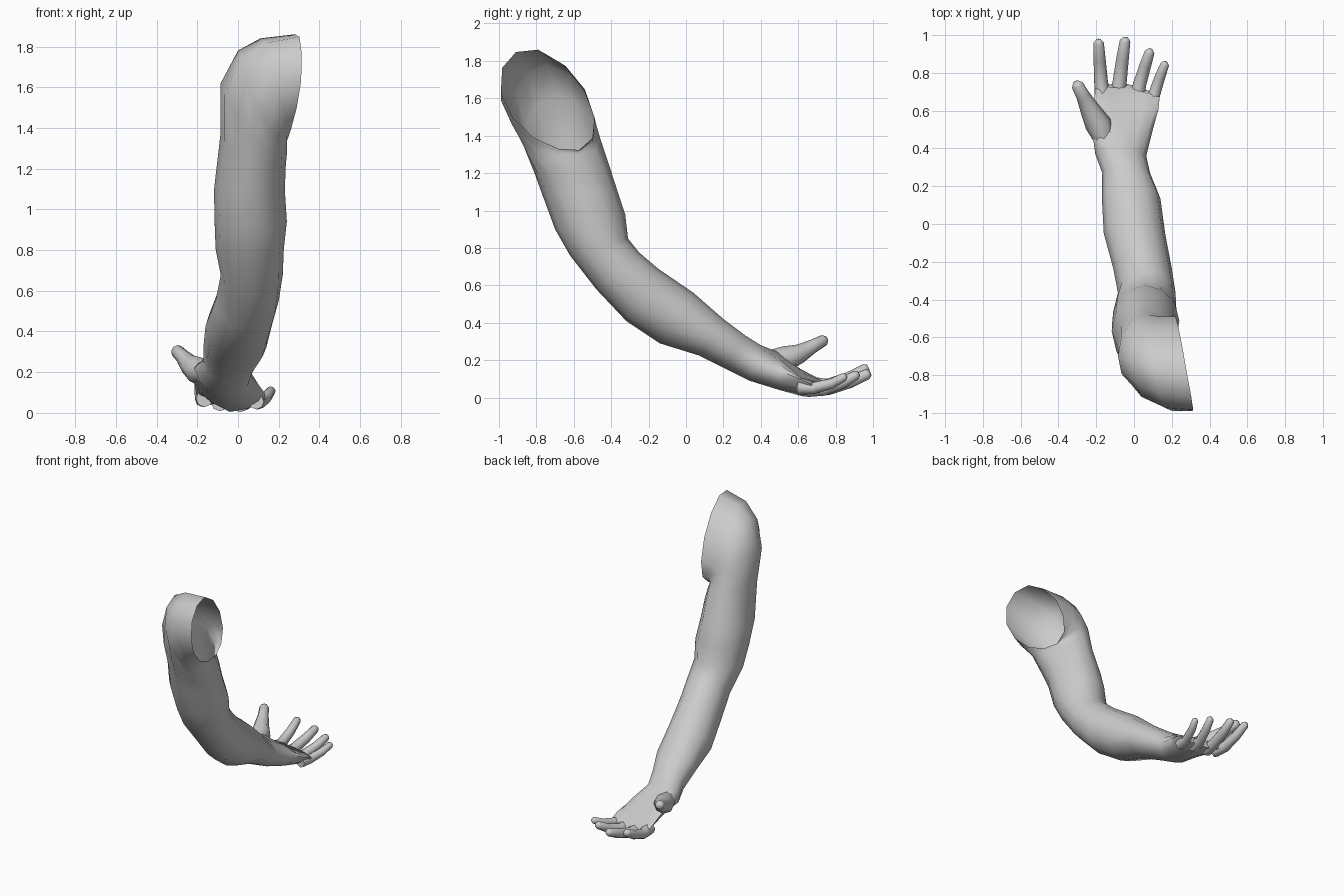
import bpy, bmesh, math
from mathutils import Vector

if "Cube" in bpy.data.objects:
    bpy.data.objects.remove(bpy.data.objects["Cube"])

N = 12  # sides of the arm


def ring_from_points(inner, front, outer, back, n=N):
    """Rounded loop through four points."""
    q = [Vector(p) for p in (inner, front, outer, back)]
    c = sum(q, Vector()) / 4
    pts = []
    for i in range(n):
        k, f = divmod(i * 4 / n, 1)
        a, b = q[int(k) % 4] - c, q[(int(k) + 1) % 4] - c
        t = f * math.pi / 2
        pts.append(c + a * math.cos(t) + b * math.sin(t))
    return pts


def loft(name, rings, cap_start, cap_end):
    bm = bmesh.new()
    loops = [[bm.verts.new(p) for p in r] for r in rings]
    for a, b in zip(loops, loops[1:]):
        n = len(a)
        for i in range(n):
            j = (i + 1) % n
            bm.faces.new((a[i], a[j], b[j], b[i]))
    if cap_start:
        bm.faces.new(loops[0][::-1])
    if cap_end:
        bm.faces.new(loops[-1])
    bmesh.ops.recalc_face_normals(bm, faces=bm.faces)
    me = bpy.data.meshes.new(name)
    bm.to_mesh(me)
    bm.free()
    ob = bpy.data.objects.new(name, me)
    bpy.context.collection.objects.link(ob)
    bpy.ops.object.select_all(action='DESELECT')
    ob.select_set(True)
    bpy.context.view_layer.objects.active = ob
    bpy.ops.object.shade_smooth_by_angle(angle=math.radians(65))
    return ob


def digit(name, path, radii, n=8):
    """Tapered finger along a path with a rounded tip."""
    p = [Vector(v) for v in path]
    r = list(radii)
    d = (p[-1] - p[-2]).normalized()
    p.append(p[-1] + d * r[-1] * 0.6)
    r.append(r[-1] * 0.55)
    rings = []
    for i, c in enumerate(p):
        t = (p[min(i + 1, len(p) - 1)] - p[max(i - 1, 0)]).normalized()
        u = t.cross(Vector((0, 0, 1))).normalized()
        w = u.cross(t)
        rings.append([c + r[i] * (u * math.cos(a) + w * math.sin(a))
                      for a in (2 * math.pi * k / n for k in range(n))])
    return loft(name, rings, True, True)


# Shoulder: open cut facing +x, bending down into the upper arm
# (armpit, front, outer, back)
shoulder = [
    ((.23, -.68, 1.33), (.22, -.49, 1.50), (.28, -.79, 1.86), (.31, -.99, 1.63)),
    ((.235, -.69, 1.32), (.13, -.49, 1.50), (.11, -.77, 1.84), (.20, -.99, 1.59)),
    ((.24, -.69, 1.30), (.08, -.48, 1.46), (0, -.74, 1.78), (.09, -.93, 1.49)),
    ((.24, -.67, 1.27), (.07, -.46, 1.39), (-.085, -.70, 1.62), (.07, -.87, 1.35)),
    ((.235, -.63, 1.22), (.07, -.41, 1.24), (-.085, -.65, 1.38), (.07, -.81, 1.20)),
]

# Upper arm and forearm: x min, x max, back y z, front y z
arm = [
    (-.118, .23, -.77, 1.09, -.365, 1.10),
    (-.115, .24, -.70, .90, -.325, .98),
    (-.11, .225, -.62, .76, -.31, .85),
    (-.085, .22, -.48, .58, -.25, .775),
    (-.11, .20, -.32, .41, -.15, .69),
    (-.16, .165, -.14, .29, .04, .56),
    (-.17, .14, .07, .225, .20, .42),
    (-.168, .085, .22, .15, .32, .33),
]

# Wrist and cupped palm: little-finger side, palm, thumb side, back of hand
palm = [
    ((.065, .36, .18), (-.07, .40, .28), (-.205, .37, .20), (-.07, .34, .09)),
    ((.10, .50, .14), (-.06, .50, .22), (-.22, .48, .22), (-.06, .50, .04)),
    ((.13, .61, .10), (-.03, .62, .105), (-.215, .60, .16), (-.04, .63, .005)),
    ((.135, .67, .07), (-.03, .72, .08), (-.205, .72, .09), (-.03, .74, .015)),
]

rings = [ring_from_points(*p) for p in shoulder]
for x0, x1, yb, zb, yf, zf in arm:
    xm, ym, zm = (x0 + x1) / 2, (yb + yf) / 2, (zb + zf) / 2
    rings.append(ring_from_points((x1, ym, zm), (xm, yf, zf), (x0, ym, zm), (xm, yb, zb)))
rings += [ring_from_points(*p) for p in palm]
loft("arm_and_palm", rings, False, True)

# Fingers
digit("index_finger", [(-.165, .66, .07), (-.175, .76, .065), (-.182, .87, .105), (-.187, .96, .155)],
      (.042, .036, .032, .027))
digit("middle_finger", [(-.09, .66, .05), (-.075, .76, .05), (-.06, .88, .085), (-.047, .97, .125)],
      (.042, .037, .033, .028))
digit("ring_finger", [(.01, .65, .045), (.03, .74, .045), (.06, .84, .08), (.083, .91, .12)],
      (.042, .035, .031, .026))
digit("little_finger", [(.09, .60, .055), (.105, .68, .05), (.138, .78, .075), (.163, .845, .11)],
      (.038, .032, .028, .023))

# Thumb with its fleshy base
digit("thumb", [(-.15, .43, .20), (-.19, .53, .205), (-.235, .61, .235), (-.27, .68, .275), (-.30, .735, .305)],
      (.05, .07, .052, .037, .032))
